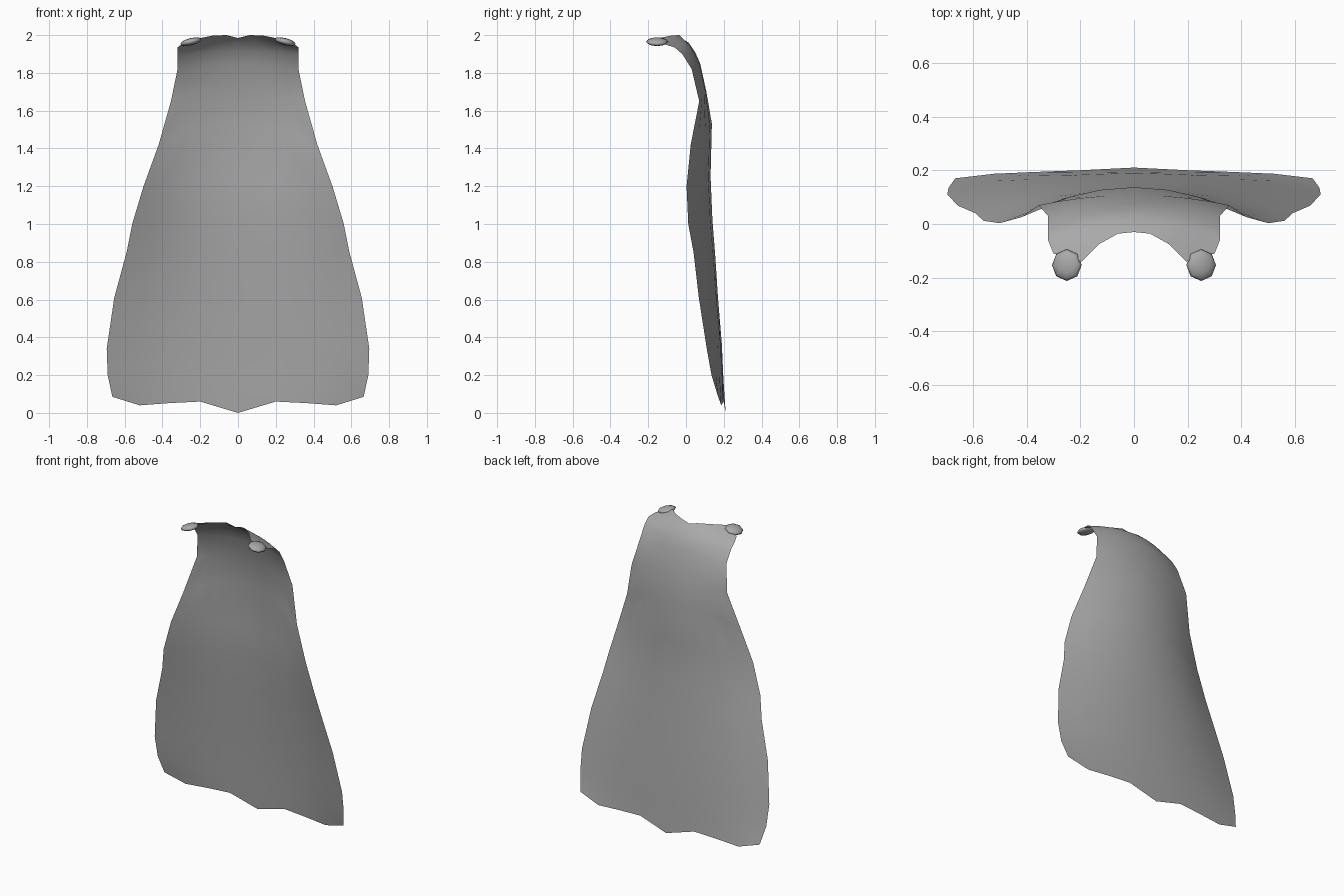
import bpy, bmesh, math
from mathutils import Matrix, Vector

if "Cube" in bpy.data.objects:
    bpy.data.objects.remove(bpy.data.objects["Cube"])

grey = bpy.data.materials.new("cloth_grey")
grey.diffuse_color = (0.4, 0.4, 0.4, 1)
grey.use_nodes = True
grey.node_tree.nodes["Principled BSDF"].inputs["Base Color"].default_value = grey.diffuse_color


def finish(bm, name):
    me = bpy.data.meshes.new(name)
    bm.to_mesh(me)
    bm.free()
    me.materials.append(grey)
    for p in me.polygons:
        p.use_smooth = True
    ob = bpy.data.objects.new(name, me)
    bpy.context.collection.objects.link(ob)
    return ob


# cape rows: edge x, edge y, edge z, centre y, centre z
cols = [0, 0.3, 0.55, 0.78, 1]
rows = [
    (0.32, -0.06, 1.935, 0.015, 1.96),
    (0.32, -0.02, 1.90, 0.048, 1.91),
    (0.32, 0.03, 1.82, 0.075, 1.85),
    (0.355, 0.07, 1.65, 0.108, 1.70),
    (0.42, 0.025, 1.42, 0.137, 1.53),
    (0.50, 0.003, 1.20, 0.13, 1.25),
    (0.56, 0.012, 1.00, 0.14, 1.02),
    (0.59, 0.04, 0.85, 0.155, 0.83),
    (0.655, 0.068, 0.61, 0.17, 0.60),
    (0.695, 0.11, 0.34, 0.19, 0.36),
    (0.69, 0.135, 0.20, 0.198, 0.18),
]
# neckline and hem
neck = [(0, -0.03, 1.985), (0.06, -0.036, 2.0), (0.13, -0.075, 1.998),
        (0.195, -0.14, 1.985), (0.30, -0.11, 1.95)]
hem = [(0, 0.21, 0), (0.2, 0.20, 0.06), (0.36, 0.194, 0.052),
       (0.52, 0.187, 0.04), (0.665, 0.17, 0.085)]

grid = [neck]
for xe, ye, ze, yc, zc in rows:
    grid.append([(xe * t, yc + (ye - yc) * t ** 2, zc + (ze - zc) * t ** 2) for t in cols])
grid.append(hem)

# cape: one half as a grid of quads, mirrored
bm = bmesh.new()
vs = [[bm.verts.new(p) for p in row] for row in grid]
for a, b in zip(vs, vs[1:]):
    for i in range(len(cols) - 1):
        bm.faces.new((a[i], a[i + 1], b[i + 1], b[i]))
cape = finish(bm, "cape")
mod = cape.modifiers.new("mirror", 'MIRROR')
mod.use_clip = True

# flattened clasps on the shoulder tips
for side, label in ((-1, "left"), (1, "right")):
    bm = bmesh.new()
    bmesh.ops.create_uvsphere(bm, u_segments=8, v_segments=6, radius=1)
    bm.transform(Matrix.Translation(Vector((side * 0.25, -0.153, 1.965)))
                 @ Matrix.Rotation(side * math.radians(14), 4, 'Y')
                 @ Matrix.Diagonal((0.057, 0.059, 0.019, 1)))
    finish(bm, label + "_clasp")
